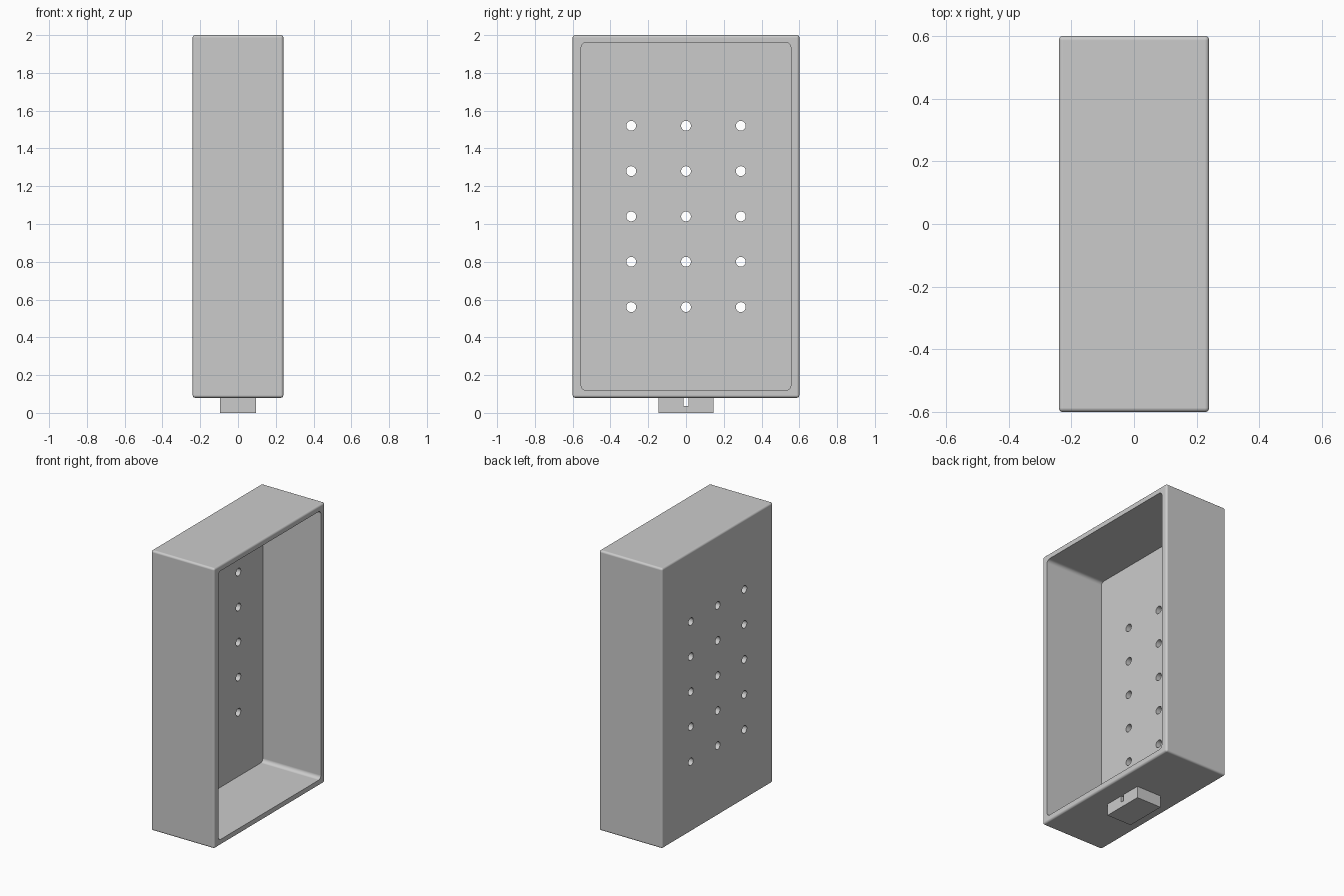
import bpy
import bmesh
import math
from mathutils import Matrix, Vector

if "Cube" in bpy.data.objects:
    bpy.data.objects.remove(bpy.data.objects["Cube"], do_unlink=True)

grey = bpy.data.materials.new("plain_grey")
grey.use_nodes = True
colour = (0.6, 0.6, 0.6, 1)
grey.diffuse_color = colour
grey.node_tree.nodes["Principled BSDF"].inputs["Base Color"].default_value = colour


def make_object(name, bm):
    bmesh.ops.recalc_face_normals(bm, faces=bm.faces)
    mesh = bpy.data.meshes.new(name)
    bm.to_mesh(mesh)
    bm.free()
    mesh.materials.append(grey)
    obj = bpy.data.objects.new(name, mesh)
    bpy.context.collection.objects.link(obj)
    return obj


def box(name, low, high, radius, only_x=False):
    """Block between two corners with rounded edges (all, or those along x)."""
    low, high = Vector(low), Vector(high)
    bm = bmesh.new()
    bmesh.ops.create_cube(bm, size=1)
    bmesh.ops.scale(bm, vec=high - low, verts=bm.verts)
    bmesh.ops.translate(bm, vec=(low + high) / 2, verts=bm.verts)
    edges = [e for e in bm.edges
             if not only_x or abs(e.verts[0].co.x - e.verts[1].co.x) > 0.1]
    bmesh.ops.bevel(bm, geom=edges, offset=radius, offset_type='OFFSET',
                    segments=5, profile=0.5, affect='EDGES')
    return make_object(name, bm)


def apply_modifier(obj, mod):
    bpy.ops.object.select_all(action='DESELECT')
    bpy.context.view_layer.objects.active = obj
    obj.select_set(True)
    bpy.ops.object.modifier_apply(modifier=mod.name)


def cut(obj, cutter):
    mod = obj.modifiers.new("cut", 'BOOLEAN')
    mod.operation = 'DIFFERENCE'
    mod.solver = 'EXACT'
    mod.object = cutter
    apply_modifier(obj, mod)
    bpy.data.objects.remove(cutter, do_unlink=True)


# Case: rounded block hollowed out from its open +x side
case = box("open_case", (-0.24, -0.6, 0.08), (0.24, 0.6, 2.0), 0.014)
cut(case, box("cavity_cutter", (-0.2, -0.555, 0.12), (0.3, 0.555, 1.96), 0.025, True))

# Grid of round holes through the -x panel
bm = bmesh.new()
for column in range(-1, 2):
    for row in range(5):
        place = Matrix.Translation((-0.22, column * 0.29, 0.56 + row * 0.24))
        bmesh.ops.create_cone(bm, cap_ends=True, segments=32, radius1=0.026,
                              radius2=0.026, depth=0.1,
                              matrix=place @ Matrix.Rotation(math.pi / 2, 4, 'Y'))
cut(case, make_object("hole_cutter", bm))

# Rounded edges smooth, flat faces kept flat
bpy.ops.object.shade_smooth_by_angle(angle=math.radians(35))
weighted = case.modifiers.new("flat_faces", 'WEIGHTED_NORMAL')
weighted.keep_sharp = True

# Foot block under the case, with a slot running through it along x
bm = bmesh.new()
half = [(0.012, 0.037), (0.012, 0.08), (0.145, 0.08), (0.145, 0)]
outline = half + [(-y, z) for y, z in reversed(half)]
face = bm.faces.new([bm.verts.new((-0.094, y, z)) for y, z in outline])
sweep = bmesh.ops.extrude_face_region(bm, geom=[face])
bmesh.ops.translate(bm, vec=(0.188, 0, 0),
                    verts=[v for v in sweep["geom"] if isinstance(v, bmesh.types.BMVert)])
make_object("slotted_foot", bm)
